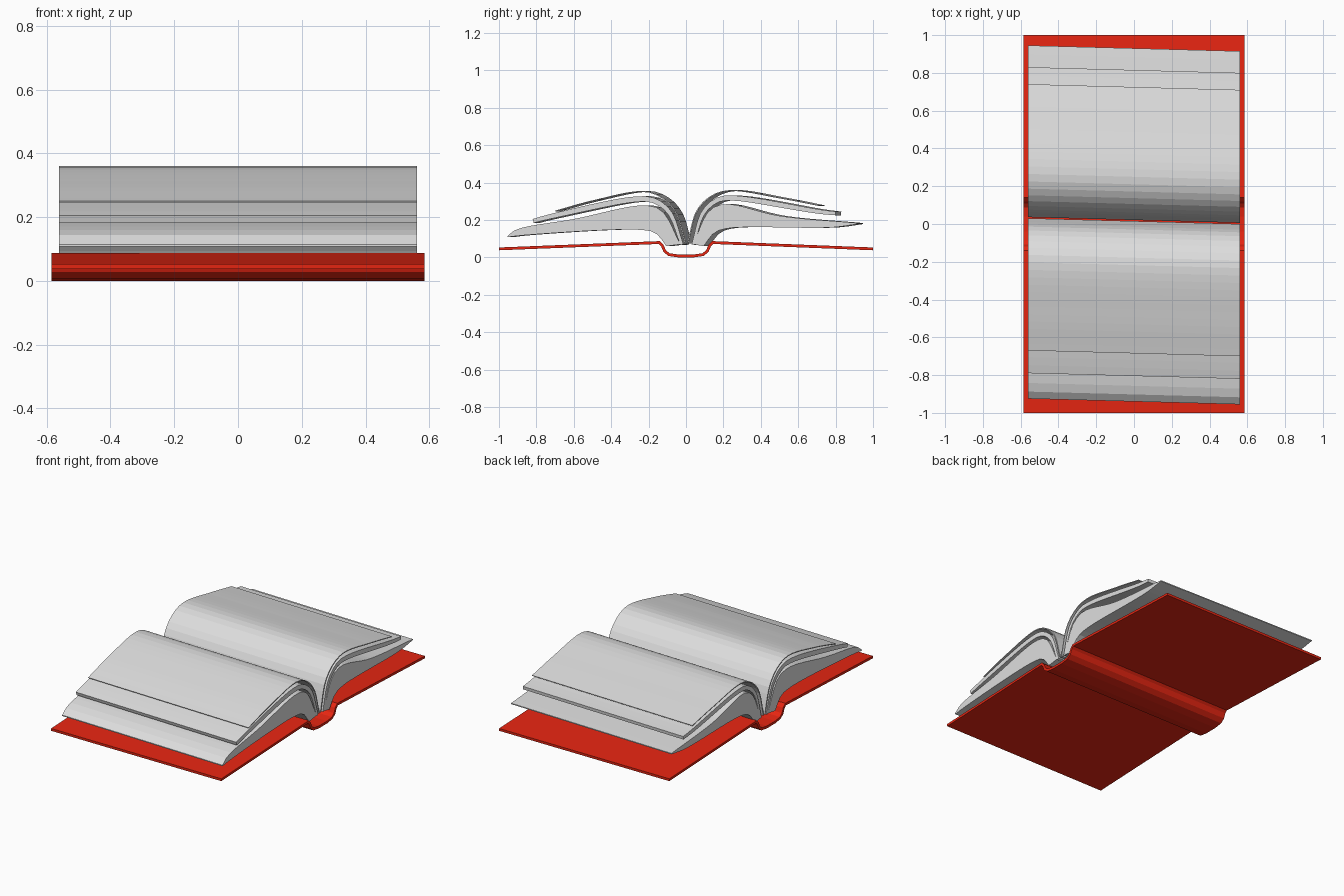
import bpy, bmesh
from mathutils import Vector

if "Cube" in bpy.data.objects:
    bpy.data.objects.remove(bpy.data.objects["Cube"])


def material(name, rgb):
    m = bpy.data.materials.new(name)
    m.diffuse_color = (*rgb, 1)
    m.use_nodes = True
    m.node_tree.nodes["Principled BSDF"].inputs["Base Color"].default_value = m.diffuse_color
    return m


RED = material("red cover", (0.8, 0.019, 0.006))
PAPER = material("grey paper", (0.73, 0.73, 0.73))


def smooth_path(pts, n=22):
    """Centripetal Catmull-Rom through the points, resampled evenly."""
    p = [Vector(q) for q in pts]
    p = [2 * p[0] - p[1]] + p + [2 * p[-1] - p[-2]]
    fine = []
    for a, b, c, d in zip(p, p[1:], p[2:], p[3:]):
        t1 = (b - a).length ** 0.5
        t2 = t1 + (c - b).length ** 0.5
        t3 = t2 + (d - c).length ** 0.5
        for i in range(12):
            t = t1 + (t2 - t1) * i / 12
            a1 = a.lerp(b, t / t1)
            a2 = b.lerp(c, (t - t1) / (t2 - t1))
            a3 = c.lerp(d, (t - t2) / (t3 - t2))
            b1 = a1.lerp(a2, t / t2)
            b2 = a2.lerp(a3, (t - t1) / (t3 - t1))
            fine.append(b1.lerp(b2, (t - t1) / (t2 - t1)))
    fine.append(p[-2])
    cum = [0.0]
    for u, v in zip(fine, fine[1:]):
        cum.append(cum[-1] + (v - u).length)
    out, j = [], 0
    for k in range(n + 1):
        s = cum[-1] * k / n
        while j < len(cum) - 2 and cum[j + 1] < s:
            j += 1
        out.append(fine[j].lerp(fine[j + 1], (s - cum[j]) / (cum[j + 1] - cum[j])))
    return out


def offset(curve, thickness, side):
    """Copy of a curve moved along its mitred normals by thickness(0..1)."""
    out, last = [], len(curve) - 1
    for i, p in enumerate(curve):
        a = (p - curve[i - 1]).normalized() if i else (curve[1] - p).normalized()
        b = (curve[i + 1] - p).normalized() if i < last else a
        t = (a + b).normalized()
        out.append(p + Vector((t.y, -t.x)) * side * thickness(i / last) / max(t.dot(a), 0.5))
    return out


def slab(name, upper, lower, half, mat, skew=0.0):
    """Solid between two (y, z) curves, swept along x, optionally skewed."""
    bm = bmesh.new()
    ua, la, ub, lb = [[bm.verts.new((x, q[0] + skew * (half - x), q[1])) for q in curve]
                      for x in (-half, half) for curve in (upper, lower)]
    for i in range(len(upper) - 1):
        for r, s in ((ua, ub), (lb, la), (la, ua), (ub, lb)):
            bm.faces.new((r[i], r[i + 1], s[i + 1], s[i]))
    for i in (0, -1):
        bm.faces.new((ua[i], ub[i], lb[i], la[i]))
    bmesh.ops.recalc_face_normals(bm, faces=bm.faces)
    me = bpy.data.meshes.new(name)
    bm.to_mesh(me)
    bm.free()
    me.materials.append(mat)
    ob = bpy.data.objects.new(name, me)
    bpy.context.collection.objects.link(ob)


# Cover: two boards joined by a rounded spine trough
half_path = [Vector(q) for q in ((1, .053), (.14, .087), (.12, .067), (.108, .038),
                                 (.088, .022), (.04, .015), (0, .015))]
path = [Vector((-p.x, p.y)) for p in half_path] + half_path[-2::-1]
slab("cover", path, offset(path, lambda t: 0.015, 1), 0.585, RED)

# Thin sheets and middle page blocks: upper outline, then fore-edge and spine thickness
layers = {
    "left_top_sheet": ([(-.70, .25), (-.50, .305), (-.22, .355), (-.12, .318),
                        (-.05, .24), (0, .075)], .004, .007),
    "right_top_sheet": ([(.71, .279), (.5, .32), (.23, .36), (.13, .328),
                         (.055, .25), (.006, .075)], .004, .007),
    "left_middle_pages": ([(-.82, .205), (-.74, .228), (-.28, .325), (-.17, .318),
                           (-.08, .25), (-.014, .07)], .022, .016),
    "right_middle_pages": ([(.80, .245), (.72, .255), (.27, .33), (.17, .322),
                            (.085, .25), (.03, .07)], .02, .014),
}
for name, (pts, edge, spine) in layers.items():
    top = smooth_path(pts)
    swell = 0 if "sheet" in name else 0.045
    under = offset(top, lambda t: edge + (spine - edge) * t + swell * t * (1 - t),
                   1 if "left" in name else -1)
    slab(name, top, under, 0.562, PAPER, 0.027)

# Thick bottom page blocks: upper and lower outline
slab("left_bottom_pages",
     smooth_path([(-.955, .114), (-.91, .148), (-.6, .205), (-.22, .278), (-.13, .25), (-.03, .07)]),
     smooth_path([(-.955, .108), (-.87, .118), (-.24, .147), (-.16, .128), (-.105, .06)]),
     0.562, PAPER, 0.027)
slab("right_bottom_pages",
     smooth_path([(.915, .184), (.5, .222), (.2, .285), (.12, .245), (.04, .07)]),
     smooth_path([(.915, .178), (.78, .16), (.22, .155), (.15, .13), (.095, .06)]),
     0.562, PAPER, 0.027)
